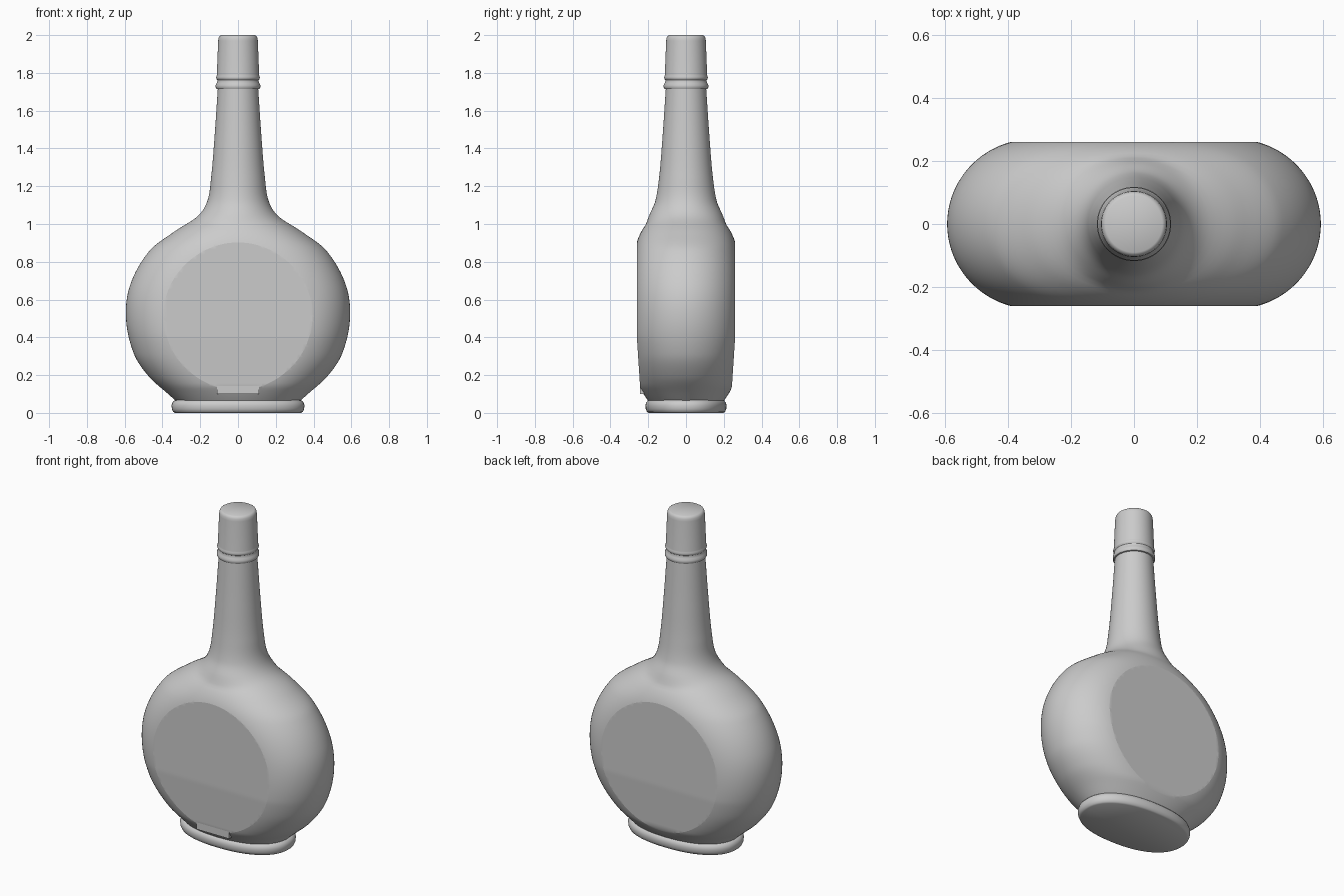
import bpy, bmesh, math

cube = bpy.data.objects.get("Cube")
if cube:
    bpy.data.objects.remove(cube, do_unlink=True)

grey = bpy.data.materials.new("plain grey")
grey.use_nodes = True
COLOUR = (0.6, 0.6, 0.6, 1)
grey.diffuse_color = COLOUR
grey.node_tree.nodes["Principled BSDF"].inputs["Base Color"].default_value = COLOUR

FLAT = 0.26      # half depth at the flat panels
MID = 0.51       # height of the panel centre
RIM = 0.59       # outer radius of the round body
EDGE = 0.27      # radius of the rounded rim
SIDES = 160


def finish(bm, name, angle=15):
    bmesh.ops.recalc_face_normals(bm, faces=bm.faces[:])
    mesh = bpy.data.meshes.new(name)
    bm.to_mesh(mesh)
    bm.free()
    mesh.materials.append(grey)
    ob = bpy.data.objects.new(name, mesh)
    bpy.context.collection.objects.link(ob)
    bpy.ops.object.select_all(action='DESELECT')
    ob.select_set(True)
    bpy.context.view_layer.objects.active = ob
    bpy.ops.object.shade_smooth_by_angle(angle=math.radians(angle))
    return ob


def loft(rings):
    """Skin a stack of equal closed rings and cap both ends."""
    bm = bmesh.new()
    rows = [[bm.verts.new(p) for p in ring] for ring in rings]
    for low, high in zip(rows, rows[1:]):
        for i in range(len(low)):
            j = (i + 1) % len(low)
            bm.faces.new((low[i], low[j], high[j], high[i]))
    bm.faces.new(rows[0][::-1])
    bm.faces.new(rows[-1])
    return bm


def oval(z, a, b, power=2.0):
    ring = []
    for i in range(SIDES):
        t = math.tau * (i + 0.5) / SIDES
        c, s = math.cos(t), math.sin(t)
        ring.append((a * math.copysign(abs(c) ** (2 / power), c),
                     b * math.copysign(abs(s) ** (2 / power), s), z))
    return ring


def smooth_row(table, z):
    """Smooth interpolation through rows that start with a height."""
    k = 0
    while k < len(table) - 2 and z > table[k + 1][0]:
        k += 1
    p, q = table[k], table[k + 1]
    before, after = table[max(k - 1, 0)], table[min(k + 2, len(table) - 1)]
    h = q[0] - p[0]
    u = (z - p[0]) / h
    out = []
    for c in range(1, len(p)):
        m0 = (q[c] - before[c]) / (q[0] - before[0]) * h
        m1 = (after[c] - p[c]) / (after[0] - p[0]) * h
        out.append((2*u**3 - 3*u**2 + 1) * p[c] + (u**3 - 2*u**2 + u) * m0
                   + (3*u**2 - 2*u**3) * q[c] + (u**3 - u**2) * m1)
    return out


# Body and neck: height, half width, least half depth
OUTLINE = [(0.06, 0.325, 0.15), (0.10, 0.37, 0.15), (0.19, 0.47, 0.15),
           (0.31, 0.55, 0.15), (0.50, 0.593, 0.15), (0.68, 0.57, 0.17),
           (0.86, 0.467, 0.20), (0.96, 0.337, 0.22), (1.04, 0.215, 0.197),
           (1.12, 0.163, 0.163), (1.25, 0.142, 0.142), (1.45, 0.125, 0.125),
           (1.73, 0.106, 0.106)]


def body_ring(z):
    w, b = smooth_row(OUTLINE, z)
    fix = RIM - math.hypot(w, z - MID)
    ring = []
    for i in range(SIDES):
        t = math.tau * (i + 0.5) / SIDES
        x = w * math.cos(t)
        rho = math.hypot(x, z - MID) + fix * (x / w) ** 2
        off = max(0, rho - (RIM - EDGE))
        y = math.sqrt(max(0, EDGE ** 2 - off ** 2))
        y = max(y, b * abs(math.sin(t)))
        ring.append((x, math.copysign(y, math.sin(t)), z))
    return ring


STEPS = 120
bm = loft([body_ring(0.06 + 1.67 * i / STEPS) for i in range(STEPS + 1)])
# Crisp round flats on the front and back
for side in (-1, 1):
    bmesh.ops.bisect_plane(bm, geom=bm.verts[:] + bm.edges[:] + bm.faces[:],
                           plane_co=(0, side * FLAT, 0), plane_no=(0, side, 0))
for v in bm.verts:
    z = v.co.z
    v.co.y = max(-FLAT, min(FLAT, v.co.y))
    # Slight taper towards the foot
    v.co.y *= 1 - 0.25 * max(0, 0.4 - z) - max(0, 0.14 - z)
finish(bm, "bottle_body")

# Oval foot
FOOT = [(0, 0.335, 0.198), (0.006, 0.344, 0.207), (0.02, 0.35, 0.213),
        (0.04, 0.352, 0.215), (0.055, 0.347, 0.211), (0.065, 0.337, 0.202),
        (0.072, 0.32, 0.19)]
finish(loft([oval(z, a, b, 2.25) for z, a, b in FOOT]), "foot", 35)

# Small tab under the front panel
bm = bmesh.new()
bmesh.ops.create_cube(bm, size=1)
for v in bm.verts:
    v.co.x *= 0.22
    v.co.y = -0.18 if v.co.y > 0 else -0.243
    v.co.z = 0.15 if v.co.z > 0 else 0.1
finish(bm, "front_tab")

# Collar ring and stopper cap
COLLAR = [(1.713, 0.105), (1.716, 0.114), (1.724, 0.118), (1.735, 0.118),
          (1.745, 0.113), (1.757, 0.109), (1.768, 0.11)]
CAP = [(1.76, 0.107), (1.768, 0.114), (1.776, 0.116), (1.784, 0.113),
       (1.79, 0.112), (1.97, 0.105), (1.985, 0.103), (1.995, 0.098), (2.0, 0.09)]
finish(loft([oval(z, r, r) for z, r in COLLAR]), "collar", 40)
finish(loft([oval(z, r, r) for z, r in CAP]), "cap", 40)
